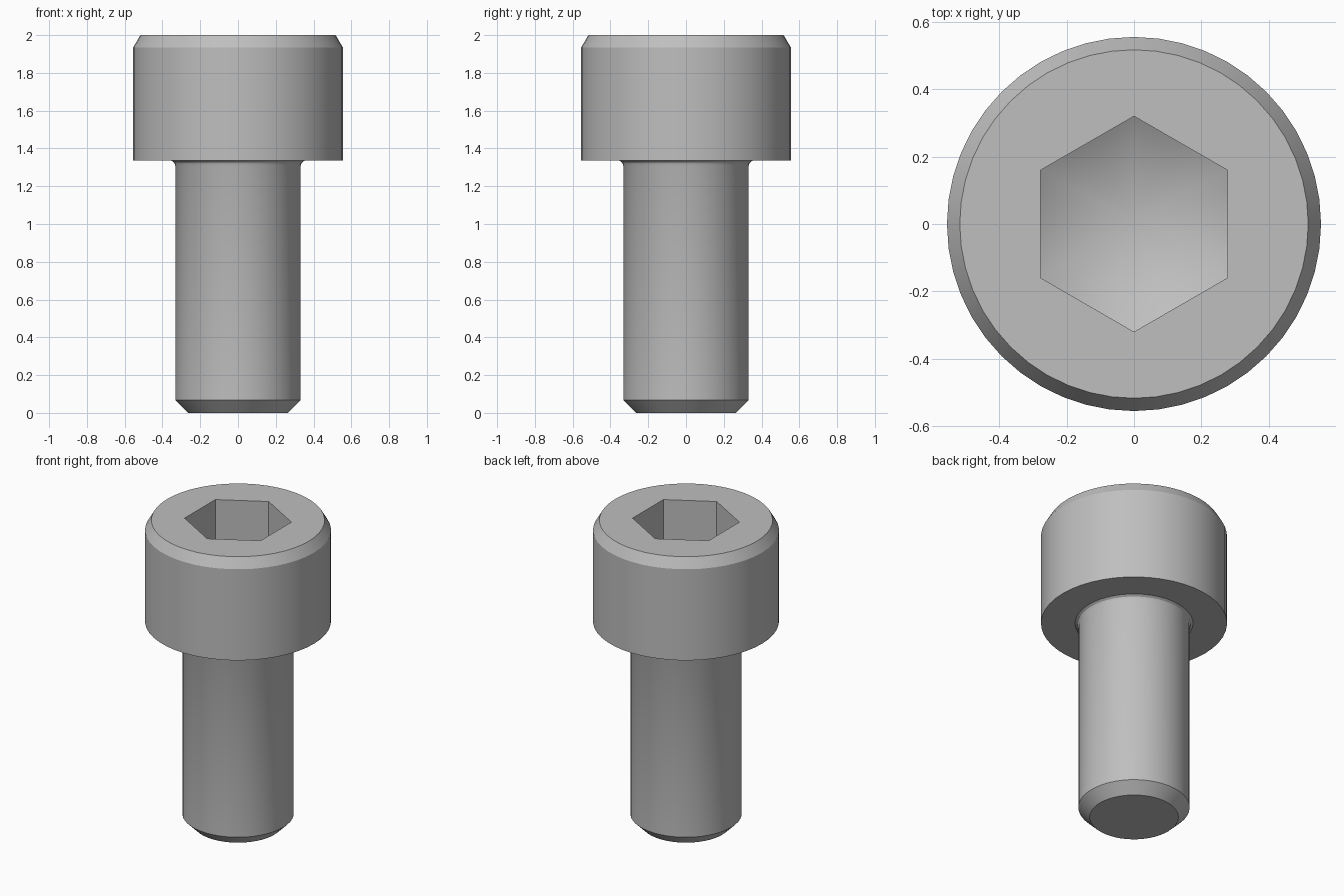
import bpy, bmesh, math

cube = bpy.data.objects.get("Cube")
if cube:
    bpy.data.objects.remove(cube, do_unlink=True)

SEGMENTS = 48
FLAT = 0.277                      # socket centre to flat
SLOPE = math.tan(math.radians(30))  # drill-point floor

steel = bpy.data.materials.new("grey_steel")
steel.use_nodes = True
colour = (0.52, 0.52, 0.52, 1)
steel.diffuse_color = colour
steel.node_tree.nodes["Principled BSDF"].inputs["Base Color"].default_value = colour


def hex_radius(a):
    sixth = math.pi / 3
    return FLAT / math.cos((a + sixth / 2) % sixth - sixth / 2)


def socket_floor(a):
    return 1.667 + (hex_radius(a) - FLAT) * SLOPE


def circle(r, z):
    return lambda a: (r, z)


# Rings from the socket floor, over the head, down to the shank tip
rings = [
    lambda a: (hex_radius(a), socket_floor(a)),
    lambda a: (hex_radius(a), 2.0),
    circle(0.517, 2.0),
    circle(0.555, 1.935),
    circle(0.555, 1.335),
    circle(0.352, 1.335),
    circle(0.338, 1.325),
    circle(0.332, 1.31),
    circle(0.332, 0.067),
    circle(0.265, 0.0),
]

bm = bmesh.new()
angles = [math.tau * i / SEGMENTS for i in range(SEGMENTS)]
loops = []
for ring in rings:
    loop = []
    for a in angles:
        r, z = ring(a)
        loop.append(bm.verts.new((r * math.cos(a), r * math.sin(a), z)))
    loops.append(loop)

# Walls between neighbouring rings
for upper, lower in zip(loops, loops[1:]):
    for i in range(SEGMENTS):
        j = (i + 1) % SEGMENTS
        bm.faces.new((upper[i], lower[i], lower[j], upper[j]))

# Conical socket floor and flat tip
apex = bm.verts.new((0, 0, 1.667 - FLAT * SLOPE))
for i in range(SEGMENTS):
    bm.faces.new((apex, loops[0][i], loops[0][(i + 1) % SEGMENTS]))
bm.faces.new(loops[-1][::-1])
bmesh.ops.recalc_face_normals(bm, faces=bm.faces)

mesh = bpy.data.meshes.new("socket_head_screw")
bm.to_mesh(mesh)
bm.free()
mesh.materials.append(steel)
screw = bpy.data.objects.new("socket_head_screw", mesh)
bpy.context.collection.objects.link(screw)

# Smooth round walls, sharp rims
bpy.ops.object.select_all(action="DESELECT")
screw.select_set(True)
bpy.context.view_layer.objects.active = screw
bpy.ops.object.shade_smooth_by_angle(angle=math.radians(28))
